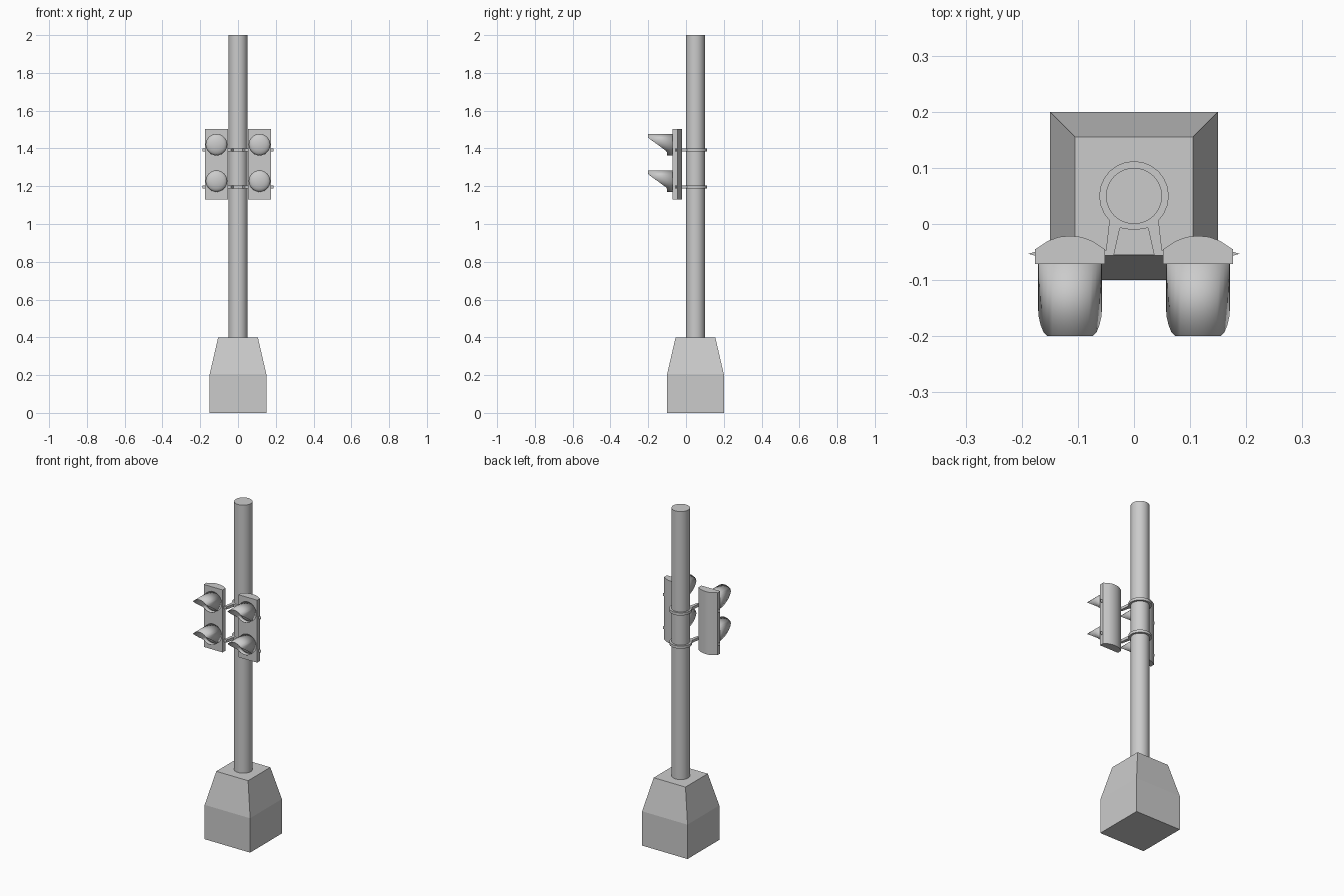
import bpy, bmesh, math

if "Cube" in bpy.data.objects:
    bpy.data.objects.remove(bpy.data.objects["Cube"])

POLE_Y = 0.05


def finish(name, bm, smooth=False):
    bmesh.ops.recalc_face_normals(bm, faces=bm.faces[:])
    mesh = bpy.data.meshes.new(name)
    bm.to_mesh(mesh)
    bm.free()
    ob = bpy.data.objects.new(name, mesh)
    bpy.context.collection.objects.link(ob)
    if smooth:
        bpy.ops.object.select_all(action='DESELECT')
        ob.select_set(True)
        bpy.context.view_layer.objects.active = ob
        bpy.ops.object.shade_smooth_by_angle(angle=math.radians(35))
    return ob


def loft(name, rings, smooth=False):
    """Closed solid through matching rings of points."""
    bm = bmesh.new()
    loops = [[bm.verts.new(p) for p in ring] for ring in rings]
    n = len(loops[0])
    for a, b in zip(loops, loops[1:]):
        for i in range(n):
            j = (i + 1) % n
            bm.faces.new((a[i], a[j], b[j], b[i]))
    bm.faces.new(loops[0])
    bm.faces.new(loops[-1])
    return finish(name, bm, smooth)


def prism(name, outline, z0, z1, smooth=False):
    return loft(name, [[(x, y, z) for x, y in outline] for z in (z0, z1)], smooth)


def circle(r, n, cy=0.0):
    return [(r * math.cos(2 * math.pi * i / n), cy + r * math.sin(2 * math.pi * i / n))
            for i in range(n)]


def visor(name, cx, cz, r=0.057, n=32):
    """Open tube cut off by a slanted plane."""
    bm = bmesh.new()
    back, front = [], []
    for i in range(n):
        a = 2 * math.pi * i / n
        dx, dz = r * math.cos(a), r * math.sin(a)
        tip = max(-0.2, min(-0.1, -0.15 - dz * 1.35))
        back.append(bm.verts.new((cx + dx, -0.068, cz + dz)))
        front.append(bm.verts.new((cx + dx, tip, cz + dz)))
    for i in range(n):
        j = (i + 1) % n
        bm.faces.new((back[i], back[j], front[j], front[i]))
    ob = finish(name, bm, True)
    mod = ob.modifiers.new("thickness", 'SOLIDIFY')
    mod.thickness = 0.002


def lens(name, cx, cz):
    bm = bmesh.new()
    bmesh.ops.create_uvsphere(bm, u_segments=24, v_segments=12, radius=1)
    bmesh.ops.scale(bm, vec=(0.056, 0.022, 0.056), verts=bm.verts)
    bmesh.ops.translate(bm, vec=(cx, -0.07, cz), verts=bm.verts)
    finish(name, bm, True)


# Concrete base: straight block with a tapered top
loft("base", [[(sx * h, POLE_Y + sy * h, z) for sx, sy in ((-1, -1), (1, -1), (1, 1), (-1, 1))]
              for h, z in ((0.15, 0), (0.15, 0.205), (0.105, 0.4))])

# Pole
prism("pole", circle(0.05, 32, POLE_Y), 0.39, 2.0, True)

# Clamps: collar around the pole with two arms reaching through the heads
half = [(0.062 * math.sin(math.radians(a)), POLE_Y + 0.062 * math.cos(math.radians(a)))
        for a in range(0, 136, 15)]
half += [(0.05, -0.047), (0.178, -0.05), (0.188, -0.053), (0.178, -0.056), (0.036, -0.056),
         (0.025, -0.007), (0, -0.011)]
clamp_outline = half + [(-x, y) for x, y in half[-2:0:-1]]
for level, z in (("upper", 1.393), ("lower", 1.195)):
    prism(level + "_clamp", clamp_outline, z - 0.008, z + 0.008, True)

# Signal heads with rounded backs, each carrying two hooded lamps
head_outline = [(-0.062, -0.071), (0.062, -0.071), (0.062, -0.045), (0.039, -0.03),
                (0.02, -0.023), (0, -0.021), (-0.02, -0.023), (-0.039, -0.03), (-0.062, -0.045)]
for side, cx in (("left", -0.114), ("right", 0.114)):
    prism(side + "_signal_head", [(cx + x, y) for x, y in head_outline], 1.13, 1.503, True)
    for level, cz in (("upper", 1.42), ("lower", 1.227)):
        visor(f"{side}_{level}_visor", cx, cz)
        lens(f"{side}_{level}_lens", cx, cz)
